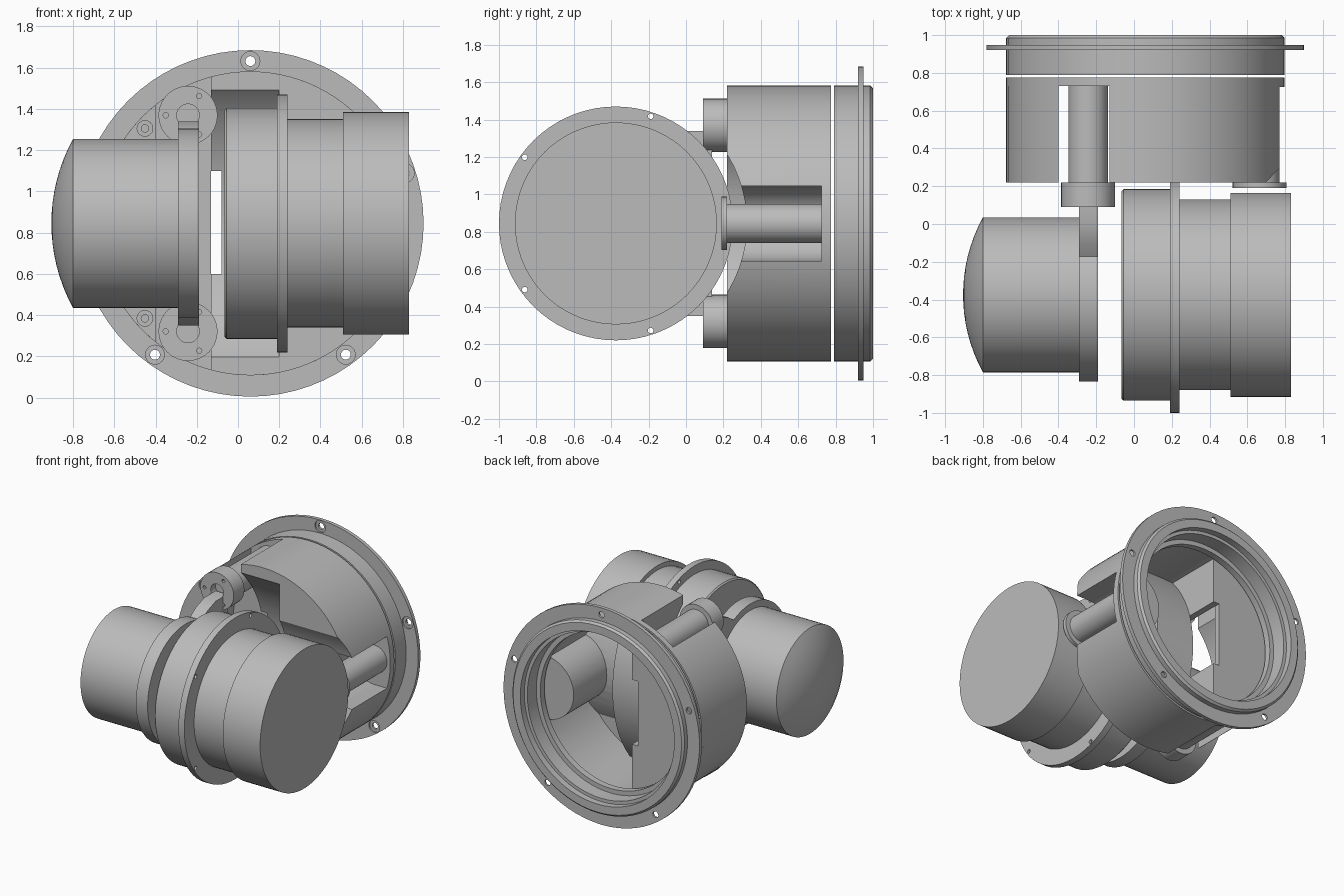
import bpy, bmesh, math
from mathutils import Matrix, Vector

if "Cube" in bpy.data.objects:
    bpy.data.objects.remove(bpy.data.objects["Cube"], do_unlink=True)

grey = bpy.data.materials.new("machined grey")
grey.use_nodes = True
COLOR = (0.5, 0.5, 0.5, 1)
grey.diffuse_color = COLOR
grey.node_tree.nodes["Principled BSDF"].inputs["Base Color"].default_value = COLOR

MID = 0.845        # common centre height
HUB = (0.06, MID)  # x, z of the mounting axis
DEPTH = -0.375     # y of the motor axis
parts = []


def make(name, bm):
    bmesh.ops.recalc_face_normals(bm, faces=bm.faces)
    mesh = bpy.data.meshes.new(name)
    bm.to_mesh(mesh)
    bm.free()
    mesh.materials.append(grey)
    obj = bpy.data.objects.new(name, mesh)
    bpy.context.collection.objects.link(obj)
    parts.append(obj)
    return obj


def lathe(name, axis, center, profile, ring=False, steps=72):
    """Spin (radius, position) points about an axis along x or y."""
    bm = bmesh.new()
    verts = [bm.verts.new((r, 0, t)) for r, t in profile]
    edges = [bm.edges.new(pair) for pair in zip(verts, verts[1:])]
    if ring:
        edges.append(bm.edges.new((verts[-1], verts[0])))
    bmesh.ops.spin(bm, geom=verts + edges, cent=(0, 0, 0), axis=(0, 0, 1),
                   angle=math.tau, steps=steps)
    bmesh.ops.remove_doubles(bm, verts=bm.verts, dist=1e-5)
    if axis == "x":
        turn, shift = Matrix.Rotation(math.pi / 2, 4, "Y"), (0, center[0], center[1])
    else:
        turn, shift = Matrix.Rotation(-math.pi / 2, 4, "X"), (center[0], 0, center[1])
    bmesh.ops.transform(bm, matrix=Matrix.Translation(shift) @ turn, verts=bm.verts)
    return make(name, bm)


def rod(name, axis, center, r, a, b, steps=72):
    return lathe(name, axis, center, [(0, a), (r, a), (r, b), (0, b)], steps=steps)


def tube(name, axis, center, r, inner, a, b):
    return lathe(name, axis, center, [(inner, a), (r, a), (r, b), (inner, b)], ring=True)


def box(name, low, high):
    bm = bmesh.new()
    bmesh.ops.create_cube(bm, size=1)
    low, high = Vector(low), Vector(high)
    for v in bm.verts:
        v.co = (low + high) / 2 + v.co * (high - low)
    return make(name, bm)


def carve(obj, *cutters):
    """Subtract the cutters for good and drop them."""
    for cutter in cutters:
        mod = obj.modifiers.new("cut", "BOOLEAN")
        mod.operation, mod.solver, mod.object = "DIFFERENCE", "EXACT", cutter
        bpy.context.view_layer.update()
        graph = bpy.context.evaluated_depsgraph_get()
        mesh = bpy.data.meshes.new_from_object(obj.evaluated_get(graph))
        obj.modifiers.clear()
        obj.data = mesh
        parts.remove(cutter)
        bpy.data.objects.remove(cutter, do_unlink=True)
    return obj


def polar(center, radius, degrees):
    a = math.radians(degrees)
    return center[0] + radius * math.cos(a), center[1] + radius * math.sin(a)


MOTOR = (DEPTH, MID)

# Left motor: domed can and its mounting disc
bulge = 0.853
dome = [(0.41 * i / 8, -0.905 + bulge - math.sqrt(bulge**2 - (0.41 * i / 8)**2))
        for i in range(9)]
lathe("domed_can", "x", MOTOR, dome + [(0.41, -0.29), (0, -0.29)])
rod("can_disc", "x", MOTOR, 0.46, -0.29, -0.19)

# Right drum: stepped body with a drilled flange
lathe("drum_body", "x", MOTOR, [
    (0, -0.065), (0.55, -0.065), (0.56, -0.055), (0.56, 0.19), (0.505, 0.19),
    (0.505, 0.51), (0.54, 0.51), (0.54, 0.83), (0, 0.83)])
flange = tube("drum_flange", "x", MOTOR, 0.625, 0.5, 0.19, 0.24)
carve(flange, *[rod("hole", "x", polar(MOTOR, 0.602, 72 * i), 0.015, 0.1, 0.3, 16)
                for i in range(5)])

# Back mounting ring with a thin bolt flange
ring = lathe("mounting_ring", "y", HUB, [
    (0.6, 0.79), (0.737, 0.79), (0.737, 0.92), (0.84, 0.92), (0.84, 0.948),
    (0.737, 0.948), (0.737, 0.985), (0.722, 1.0), (0.66, 1.0), (0.66, 0.95),
    (0.635, 0.95), (0.635, 0.84), (0.6, 0.84)], ring=True)
for i in range(5):
    spot = polar(HUB, 0.787, 90 + 72 * i)
    carve(ring, rod("hole", "y", spot, 0.024, 0.9, 1.1, 20),
          rod("counterbore", "y", spot, 0.046, 0.9, 0.932, 24))

# Hollow core of the right housing, leaving walls round the pockets
POST = (HUB[0] + 0.605, MID)
core = rod("core", "y", HUB, 0.62, 0.27, 0.9)
carve(core, box("side", (-1, 0, 0), (-0.08, 1.2, 2)),
      rod("pocket_wall", "x", MOTOR, 0.925, -0.5, 0.245),
      rod("shallow_wall", "x", MOTOR, 0.745, -0.5, 0.95),
      rod("channel_wall", "y", POST, 0.245, 0.1, 1.0))

# Right housing with drum pocket, post channel and sight window
housing = rod("right_housing", "y", HUB, 0.737, 0.22, 0.775, 96)
carve(housing, box("side", (-1, 0, 0), (-0.13, 1.2, 2)),
      core,
      rod("pocket", "x", MOTOR, 0.88, -0.5, 0.2),
      rod("shallow_pocket", "x", MOTOR, 0.70, 0.15, 0.98),
      rod("channel", "y", POST, 0.2, 0.1, 0.725),
      box("channel_mouth", (POST[0], 0.1, MID - 0.2), (1.1, 0.725, MID + 0.2)),
      box("window", (-0.2, 0.1, 0.6), (-0.08, 1.0, 1.1)))

# Left housing wall and floor plate
wall = tube("left_housing", "y", HUB, 0.737, 0.61, 0.22, 0.74)
carve(wall, box("side", (-0.40, 0, 0), (1, 1, 2)))
for angle in (138, 222):
    spot = polar(HUB, 0.688, angle)
    carve(wall, rod("counterbore", "y", spot, 0.038, 0.1, 0.26, 24),
          rod("hole", "y", spot, 0.018, 0.2, 0.5, 16))
plate = rod("floor_plate", "y", HUB, 0.737, 0.73, 0.775, 96)
carve(plate, box("side", (-0.13, 0, 0), (1, 1, 2)))

# Three posts around the mounting axis
rod("right_post", "y", POST, 0.105, 0.2, 0.74, 40)
rod("right_post_collar", "y", POST, 0.143, 0.19, 0.22, 40)
for label, side in (("upper", 1), ("lower", -1)):
    spot = polar(HUB, 0.605, 120 * side)
    rod(label + "_post", "y", spot, 0.105, 0.2, 0.74, 40)
    cap = rod(label + "_post_cap", "y", spot, 0.143, 0.09, 0.22, 40)
    carve(cap, rod("bore", "y", spot, 0.055, 0.0, 0.15, 24),
          *[rod("pin_hole", "y", polar(spot, 0.108, a * side), 0.013, 0, 0.13, 12)
            for a in (60, 180, 300)])

    # Arm from the post cap to the can disc
    bm = bmesh.new()
    outline = [(-0.19, 0.40), (-0.10, 0.46), (0.0, 0.495), (0.14, 0.495),
               (0.14, 0.35), (0.19, 0.22), (0.19, 0.14), (0.06, 0.14)]
    face = bm.faces.new([bm.verts.new((-0.29, y, MID + h * side)) for y, h in outline])
    out = bmesh.ops.extrude_face_region(bm, geom=[face])["geom"]
    bmesh.ops.translate(bm, vec=(0.1, 0, 0),
                        verts=[g for g in out if isinstance(g, bmesh.types.BMVert)])
    make(label + "_arm", bm)

# Smooth the round surfaces, keeping hard edges
bpy.ops.object.select_all(action="DESELECT")
for obj in parts:
    obj.select_set(True)
bpy.context.view_layer.objects.active = parts[0]
bpy.ops.object.shade_smooth_by_angle(angle=math.radians(30))
